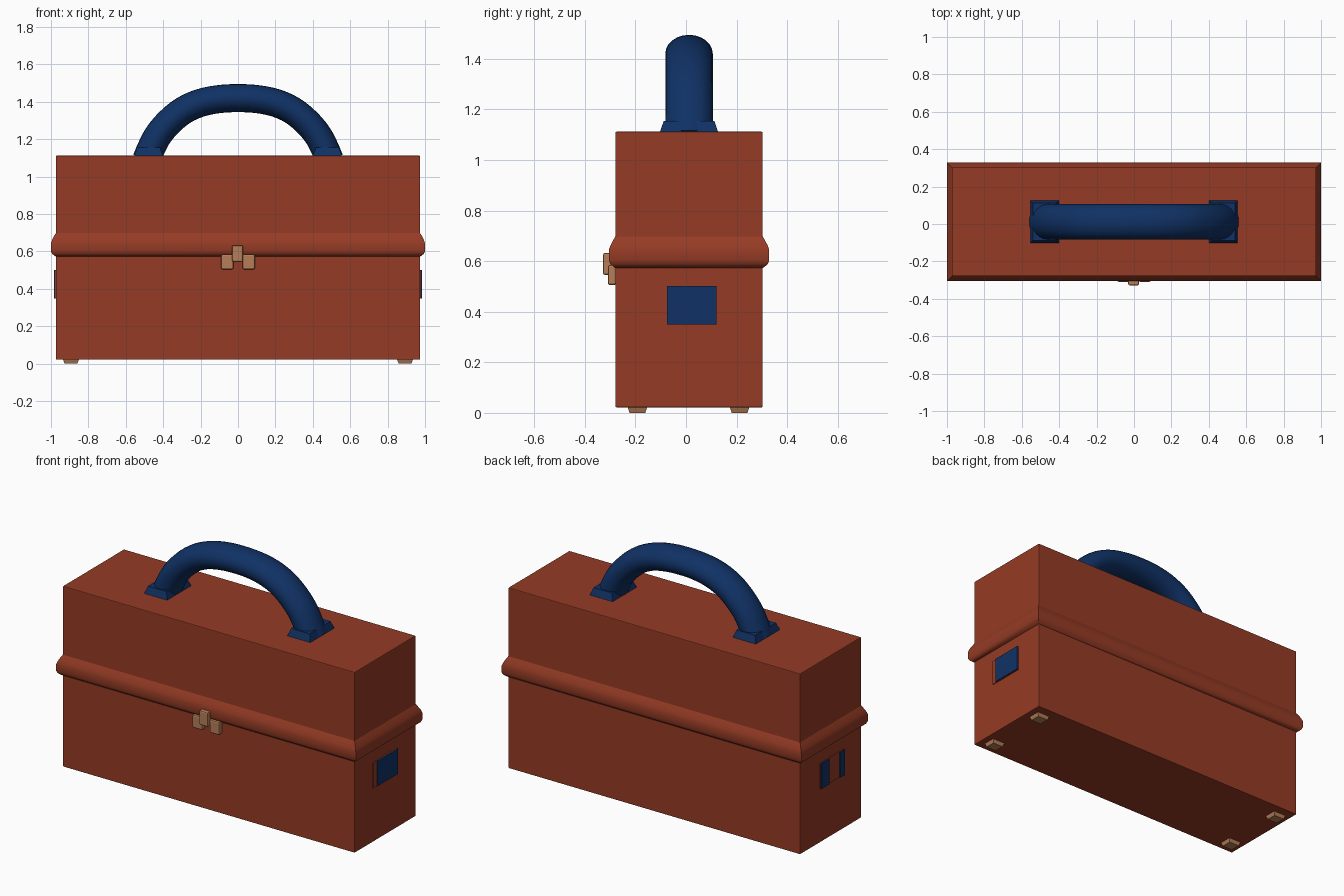
import bpy, bmesh, math
from mathutils import Vector

if "Cube" in bpy.data.objects:
    bpy.data.objects.remove(bpy.data.objects["Cube"], do_unlink=True)

MID_Y = 0.012


def make_material(name, rgb):
    mat = bpy.data.materials.new(name)
    mat.use_nodes = True
    mat.diffuse_color = (*rgb, 1)
    mat.node_tree.nodes["Principled BSDF"].inputs["Base Color"].default_value = (*rgb, 1)
    return mat


RED = make_material("rust red", (0.30, 0.044, 0.018))
BLUE = make_material("navy blue", (0.005, 0.031, 0.13))
TAN = make_material("tan metal", (0.47, 0.21, 0.10))


def loft(name, mat, rings, smooth=None):
    """Skin a list of closed rings of points and cap both ends."""
    bm = bmesh.new()
    loops = [[bm.verts.new(p) for p in ring] for ring in rings]
    n = len(loops[0])
    for a, b in zip(loops, loops[1:]):
        for i in range(n):
            j = (i + 1) % n
            bm.faces.new((a[i], a[j], b[j], b[i]))
    bm.faces.new(loops[0])
    bm.faces.new(loops[-1])
    bmesh.ops.recalc_face_normals(bm, faces=bm.faces)
    mesh = bpy.data.meshes.new(name)
    bm.to_mesh(mesh)
    bm.free()
    obj = bpy.data.objects.new(name, mesh)
    bpy.context.collection.objects.link(obj)
    mesh.materials.append(mat)
    if smooth:
        bpy.ops.object.select_all(action="DESELECT")
        obj.select_set(True)
        bpy.context.view_layer.objects.active = obj
        bpy.ops.object.shade_smooth_by_angle(angle=math.radians(smooth))
    return obj


def rect(x0, x1, y0, y1, z):
    return [(x0, y0, z), (x1, y0, z), (x1, y1, z), (x0, y1, z)]


def box(name, mat, xs, ys, zs, bevel=0):
    obj = loft(name, mat, [rect(*xs, *ys, z) for z in zs])
    if bevel:
        mod = obj.modifiers.new("Bevel", "BEVEL")
        mod.width = bevel
        mod.segments = 2
    return obj


def frustum(name, mat, x, y, bottom, top):
    """Tapered block; bottom and top are (half x, half y, z)."""
    return loft(name, mat, [rect(x - hx, x + hx, y - hy, y + hy, z)
                            for hx, hy, z in (bottom, top)])


# Box body
box("box_body", RED, (-0.974, 0.974), (MID_Y - 0.291, MID_Y + 0.291), (0.022, 1.112), 0.004)

# Rounded rim where the lid meets the base
profile = [(-0.01, 0.57), (0.004, 0.575), (0.02, 0.588), (0.026, 0.602), (0.026, 0.645),
           (0.02, 0.662), (0.008, 0.685), (0, 0.698), (-0.01, 0.70)]
loft("lid_rim", RED, [rect(-0.974 - d, 0.974 + d, MID_Y - 0.291 - d, MID_Y + 0.291 + d, z)
                      for d, z in profile], 40)

# Carrying handle: oval section swept along an arch
half = [(0.49, 1.09), (0.465, 1.15), (0.425, 1.225), (0.365, 1.295), (0.29, 1.355),
        (0.20, 1.395), (0.10, 1.415)]
points = [Vector((x, MID_Y, z)) for x, z in half]
points += [Vector((0, MID_Y, 1.42))] + [Vector((-p.x, p.y, p.z)) for p in reversed(points)]
path = []
for i in range(len(points) - 1):
    p0, p1 = points[max(i - 1, 0)], points[i]
    p2, p3 = points[i + 1], points[min(i + 2, len(points) - 1)]
    for t in (0, 0.33, 0.67):
        path.append(0.5 * (2 * p1 + (p2 - p0) * t + (2 * p0 - 5 * p1 + 4 * p2 - p3) * t ** 2
                           + (3 * p1 - p0 - 3 * p2 + p3) * t ** 3))
path.append(points[-1])
rings = []
for i, p in enumerate(path):
    tangent = (path[min(i + 1, len(path) - 1)] - path[max(i - 1, 0)]).normalized()
    side = Vector((0, 1, 0))
    normal = tangent.cross(side)
    angles = [math.tau * k / 24 for k in range(24)]
    rings.append([p + side * 0.094 * math.cos(a) + normal * 0.075 * math.sin(a) for a in angles])
loft("carry_handle", BLUE, rings, 50)

# Mirrored parts
for label, s in (("left", 1), ("right", -1)):
    frustum(f"handle_foot_{label}", BLUE, s * 0.478, MID_Y, (0.078, 0.116, 1.108), (0.062, 0.1, 1.155))
    for end, y in (("front", -0.192), ("back", 0.212)):
        frustum(f"{end}_{label}_foot", TAN, s * 0.893, y, (0.034, 0.031, 0), (0.044, 0.04, 0.026))
    xs = sorted((s * 0.97, s * 0.979))
    box(f"side_plate_{label}", RED, xs, (-0.108, 0.12), (0.348, 0.502))
    # Side pieces of the latch
    xs = sorted((s * 0.024, s * 0.09))
    box(f"latch_wing_{label}", TAN, xs, (-0.309, -0.277), (0.505, 0.585), 0.008)

# Blue inlays on the end plates
box("left_inlay", BLUE, (0.975, 0.985), (-0.075, 0.12), (0.35, 0.502))
for label, ys in (("back", (0.04, 0.11)), ("front", (-0.108, -0.065))):
    box(f"right_inlay_{label}", BLUE, (-0.985, -0.975), ys, (0.348, 0.5))

# Latch tongue
box("latch_tongue", TAN, (-0.031, 0.027), (-0.328, -0.285), (0.545, 0.633), 0.008)
